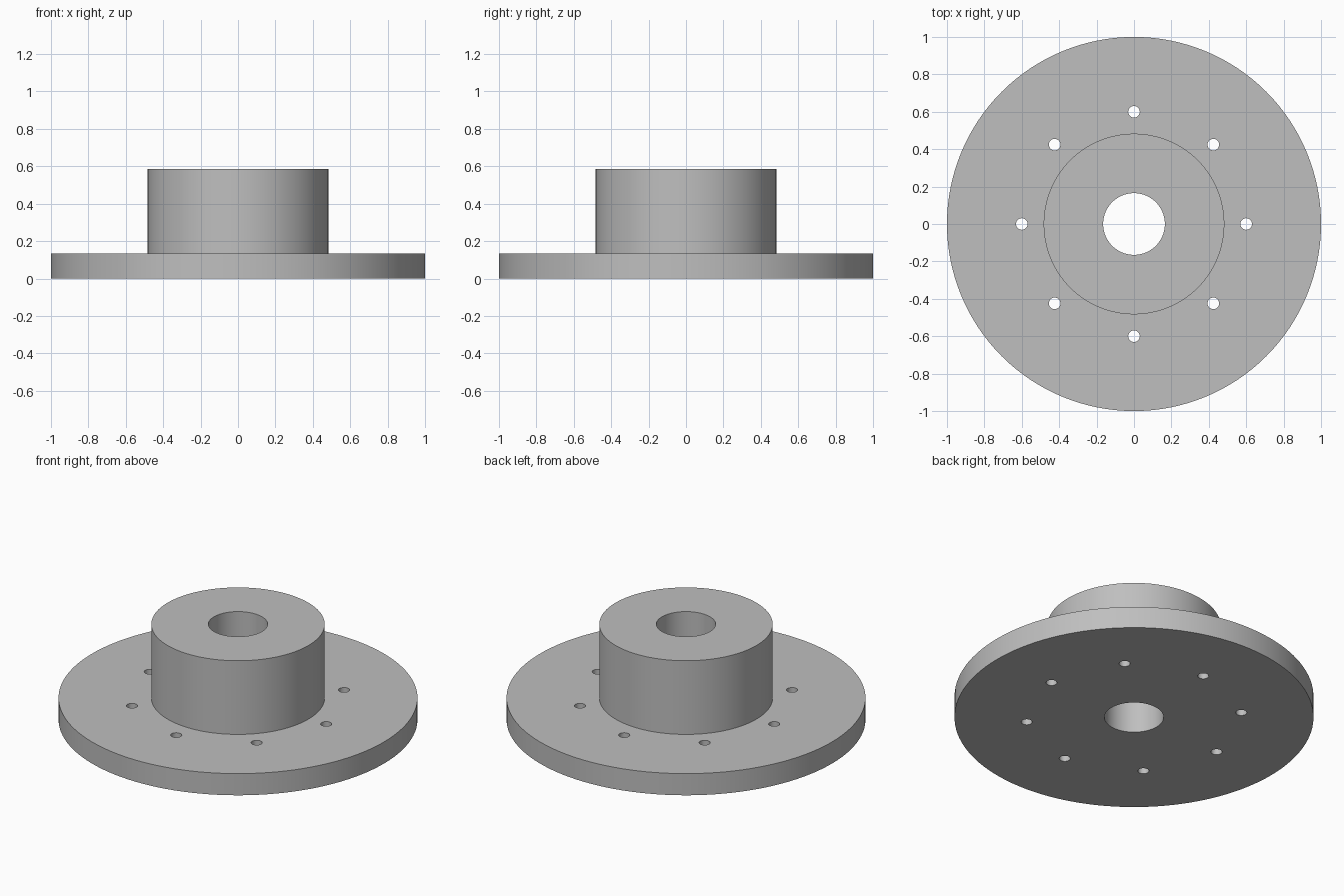
import bpy
import bmesh
from math import cos, sin, tau, radians
from mathutils import Matrix, Vector

PLATE_R, PLATE_H = 1.0, 0.133
HUB_R, HUB_TOP = 0.483, 0.586
BORE_R = 0.165
BOLT_R, BOLT_CIRCLE, BOLTS = 0.031, 0.6, 8
SEGMENTS = 128

cube = bpy.data.objects.get("Cube")
if cube:
    bpy.data.objects.remove(cube, do_unlink=True)

# Plain grey metal
grey = bpy.data.materials.new("grey metal")
grey.use_nodes = True
grey.diffuse_color = (0.52, 0.52, 0.52, 1)
grey.node_tree.nodes["Principled BSDF"].inputs["Base Color"].default_value = grey.diffuse_color


def make_object(name, bm):
    bmesh.ops.recalc_face_normals(bm, faces=bm.faces)
    mesh = bpy.data.meshes.new(name)
    bm.to_mesh(mesh)
    bm.free()
    mesh.materials.append(grey)
    obj = bpy.data.objects.new(name, mesh)
    bpy.context.collection.objects.link(obj)
    return obj


# Flange body: plate, hub and central bore turned from one closed profile
profile = [(BORE_R, 0), (PLATE_R, 0), (PLATE_R, PLATE_H),
           (HUB_R, PLATE_H), (HUB_R, HUB_TOP), (BORE_R, HUB_TOP)]
bm = bmesh.new()
verts = [bm.verts.new((r, 0, z)) for r, z in profile]
edges = [bm.edges.new((v, verts[i - 1])) for i, v in enumerate(verts)]
bmesh.ops.spin(bm, geom=verts + edges, cent=(0, 0, 0), axis=(0, 0, 1),
               angle=tau, steps=SEGMENTS, use_merge=True)
bmesh.ops.remove_doubles(bm, verts=bm.verts, dist=0.0001)
flange = make_object("flange", bm)

# Ring of bolt holes cut through the plate
bm = bmesh.new()
for i in range(BOLTS):
    a = tau * i / BOLTS
    place = Matrix.Translation(Vector((BOLT_CIRCLE * cos(a), BOLT_CIRCLE * sin(a), PLATE_H / 2)))
    bmesh.ops.create_cone(bm, cap_ends=True, segments=32, radius1=BOLT_R,
                          radius2=BOLT_R, depth=PLATE_H * 2, matrix=place)
cutter = make_object("bolt_hole_cutter", bm)
cutter.hide_render = True

cut = flange.modifiers.new("bolt holes", "BOOLEAN")
cut.operation = "DIFFERENCE"
cut.solver = "EXACT"
cut.object = cutter

bpy.ops.object.select_all(action="DESELECT")
flange.select_set(True)
bpy.context.view_layer.objects.active = flange
bpy.ops.object.modifier_apply(modifier=cut.name)
bpy.data.objects.remove(cutter, do_unlink=True)

# Round walls smooth, rims crisp
bpy.ops.object.shade_smooth_by_angle(angle=radians(30))
